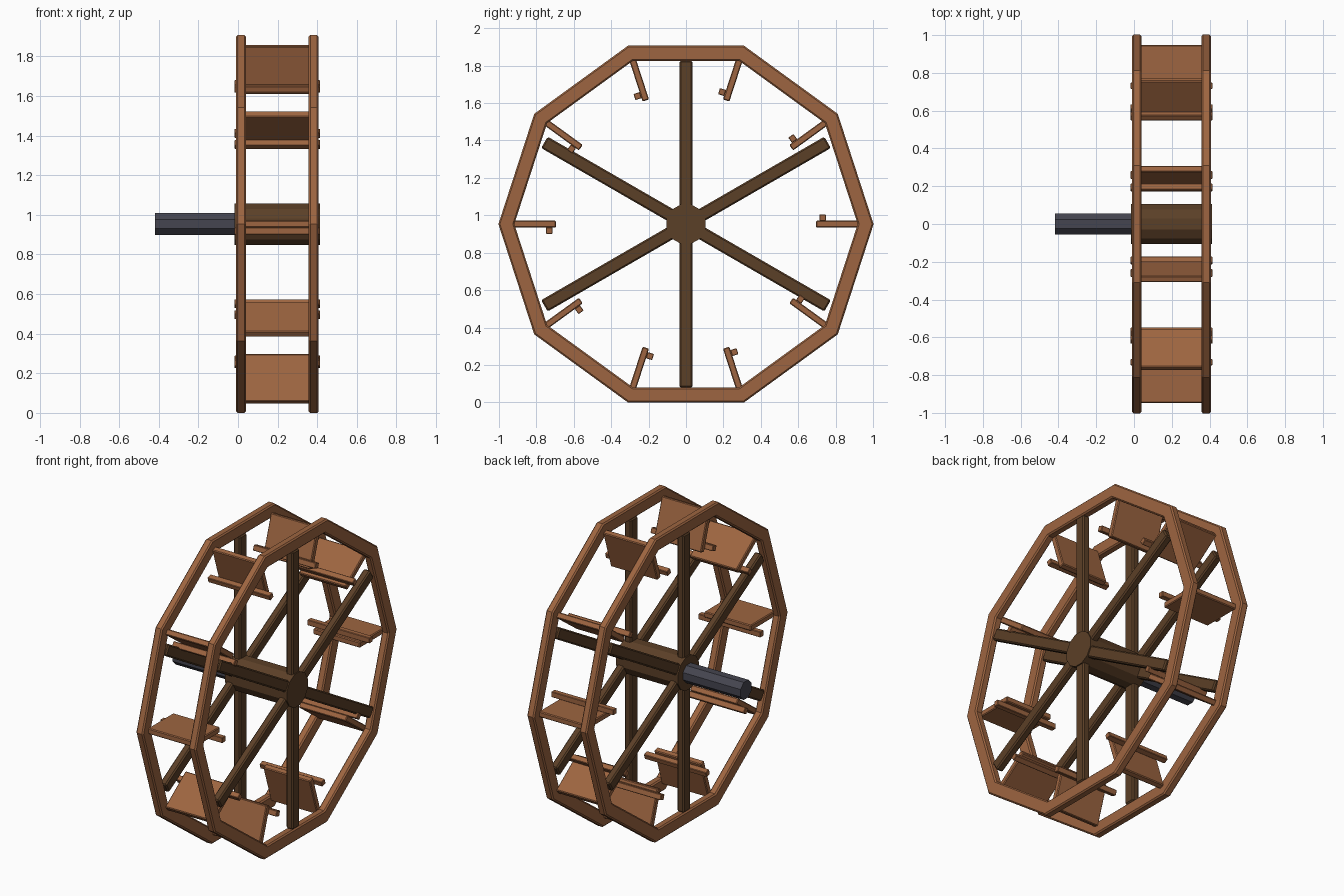
import bpy, bmesh
from math import cos, sin, pi, radians
from mathutils import Matrix, Vector

if "Cube" in bpy.data.objects:
    bpy.data.objects.remove(bpy.data.objects["Cube"])

CZ = 0.953            # wheel centre height
RIMS = (0.015, 0.382) # x centres of the two rims
MID = 0.1985


def material(name, rgb):
    m = bpy.data.materials.new(name)
    m.diffuse_color = (*rgb, 1)
    m.use_nodes = True
    m.node_tree.nodes["Principled BSDF"].inputs["Base Color"].default_value = m.diffuse_color
    return m


WOOD = material("wood", (0.34, 0.13, 0.052))
DARK = material("dark_wood", (0.105, 0.05, 0.02))
IRON = material("iron", (0.06, 0.06, 0.08))


def finish(name, bm, mat, bevel=0):
    bmesh.ops.recalc_face_normals(bm, faces=bm.faces)
    me = bpy.data.meshes.new(name)
    bm.to_mesh(me)
    bm.free()
    me.materials.append(mat)
    ob = bpy.data.objects.new(name, me)
    bpy.context.collection.objects.link(ob)
    ob.location.z = CZ
    if bevel:
        b = ob.modifiers.new("bevel", 'BEVEL')
        b.width, b.segments = bevel, 1
        b.limit_method, b.angle_limit = 'ANGLE', radians(50)
    return ob


# box given by x, radial and tangential ranges, turned about the axle
def box(name, x, r, t, angle, mat, bevel):
    bm = bmesh.new()
    bmesh.ops.create_cube(bm, size=1)
    size = Vector((x[1] - x[0], r[1] - r[0], t[1] - t[0]))
    mid = Vector((x[0] + x[1], r[0] + r[1], t[0] + t[1])) / 2
    bm.transform(Matrix.Translation(mid) @ Matrix.Diagonal((*size, 1)))
    ob = finish(name, bm, mat, bevel)
    ob.rotation_euler.x = angle


# flat-sided cylinder along x; apothem is the centre-to-flat distance
def prism(name, sides, apothem, x0, x1, mat, bevel=0):
    bm = bmesh.new()
    rad = apothem / cos(pi / sides)
    bmesh.ops.create_cone(bm, cap_ends=True, segments=sides, radius1=rad,
                          radius2=rad, depth=x1 - x0)
    bm.transform(Matrix.Translation(((x0 + x1) / 2, 0, 0))
                 @ Matrix.Rotation(pi / sides, 4, 'X')
                 @ Matrix.Rotation(pi / 2, 4, 'Y'))
    finish(name, bm, mat, bevel)


# ten-sided rim with a rectangular section
def rim(name, xc):
    bm = bmesh.new()
    section = [(-0.025, 1.003), (0.025, 1.003), (0.025, 0.918), (-0.025, 0.918)]
    loops = [[bm.verts.new((xc + dx, r * cos(i * pi / 5), r * sin(i * pi / 5)))
              for dx, r in section] for i in range(10)]
    for i in range(10):
        a, b = loops[i], loops[(i + 1) % 10]
        for j in range(4):
            k = (j + 1) % 4
            bm.faces.new((a[j], a[k], b[k], b[j]))
    finish(name, bm, WOOD, 0.008)


# rims and their spokes
for side, xc in zip(("left", "right"), RIMS):
    rim(f"{side}_rim", xc)
    for i in range(3):
        box(f"{side}_spoke_{i + 1}", (xc - 0.024, xc + 0.024), (-0.874, 0.874),
            (-0.035, 0.035), radians(30 + 60 * i), DARK, 0.008)

# paddle boards with their cleats
for i in range(10):
    a = i * pi / 5
    box(f"paddle_{i + 1}", (0.035, 0.362), (0.695, 0.947), (-0.018, 0.018),
        a, WOOD, 0.005)
    box(f"cleat_{i + 1}", (-0.018, 0.415), (0.714, 0.748), (0.017, 0.052),
        a, WOOD, 0.003)

# hub and drive axle
prism("hub", 12, 0.105, -0.017, 0.413, DARK)
prism("axle", 8, 0.055, -0.418, 0.0, IRON)
